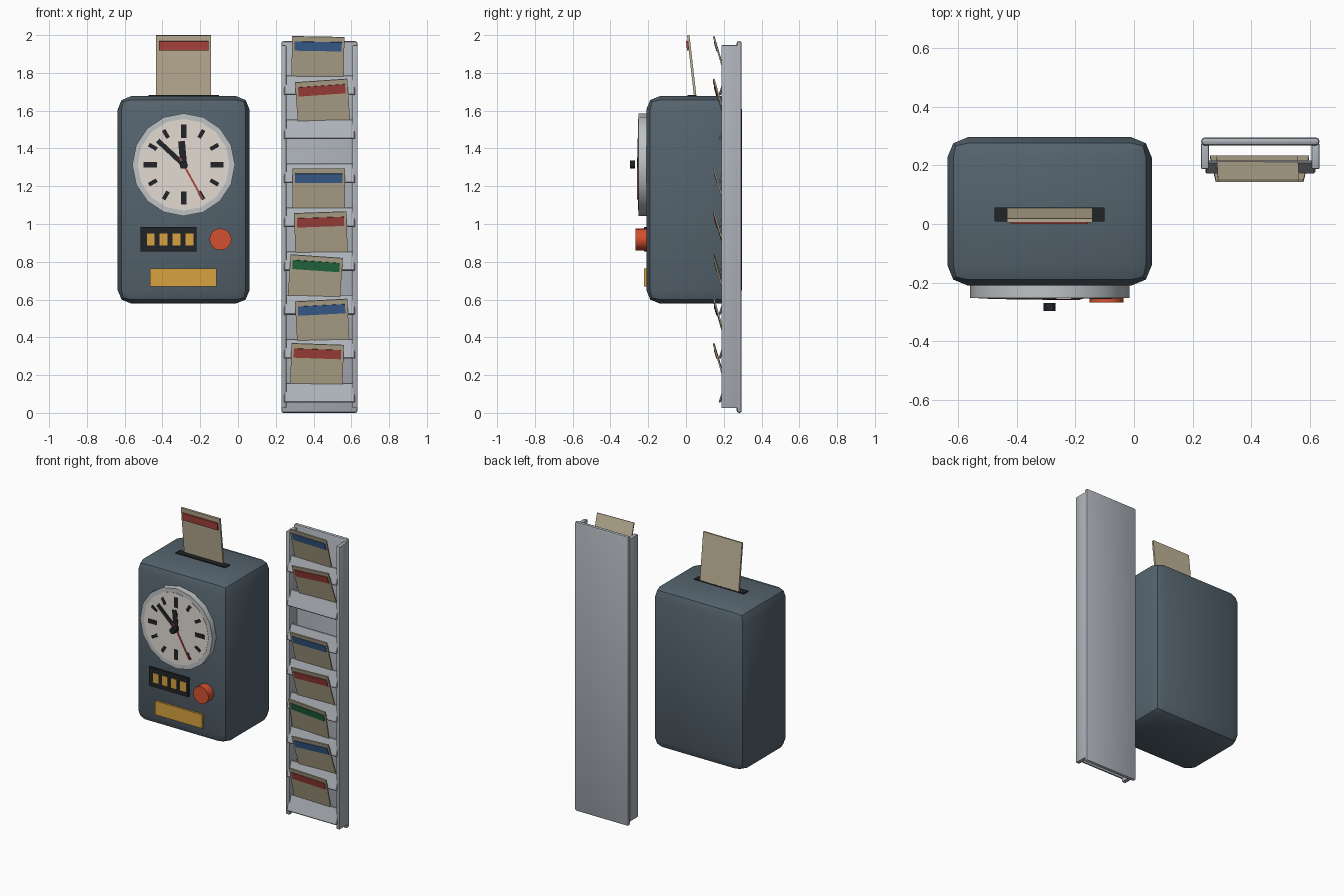
import bpy
from math import radians, sin, cos, pi
from mathutils import Euler, Vector

if "Cube" in bpy.data.objects:
    bpy.data.objects.remove(bpy.data.objects["Cube"])


def material(name, rgb):
    m = bpy.data.materials.new(name)
    m.diffuse_color = (*rgb, 1)
    m.use_nodes = True
    m.node_tree.nodes["Principled BSDF"].inputs["Base Color"].default_value = m.diffuse_color
    return m


SLATE = material("slate", (0.09, 0.125, 0.155))
STEEL = material("steel", (0.42, 0.45, 0.49))
BEZEL = material("bezel_grey", (0.52, 0.54, 0.55))
CREAM = material("cream", (0.76, 0.71, 0.65))
DARK = material("dark", (0.015, 0.017, 0.02))
AMBER = material("amber", (0.68, 0.36, 0.05))
ORANGE = material("orange_red", (0.65, 0.08, 0.03))
CARD = material("card", (0.52, 0.45, 0.31))
RED = material("red", (0.42, 0.06, 0.05))
BLUE = material("blue", (0.05, 0.14, 0.33))
GREEN = material("green", (0.02, 0.17, 0.06))


def finish(o, name, mat, bevel=0, segments=2):
    o.name = name
    o.data.materials.append(mat)
    if bevel:
        b = o.modifiers.new("bevel", 'BEVEL')
        b.width, b.segments = bevel, segments
        bpy.context.view_layer.objects.active = o
        bpy.ops.object.modifier_apply(modifier="bevel")
        bpy.ops.object.shade_smooth_by_angle()
    return o


def box(name, loc, size, mat, rot=(0, 0, 0), bevel=0, segments=2):
    bpy.ops.mesh.primitive_cube_add(size=1, location=loc, rotation=rot)
    o = bpy.context.object
    o.scale = size
    bpy.ops.object.transform_apply(location=False, rotation=False, scale=True)
    return finish(o, name, mat, bevel, segments)


def disc(name, x, z, r, y_front, y_back, mat, sides=16):
    bpy.ops.mesh.primitive_cylinder_add(
        vertices=sides, radius=r, depth=y_back - y_front,
        location=(x, (y_front + y_back) / 2, z), rotation=(pi / 2, 0, 0))
    bpy.ops.object.shade_smooth_by_angle()
    return finish(bpy.context.object, name, mat)


def time_card(name, top, width, height, thick, tilt, roll, strip_mat, strip):
    """Card hung from its top centre, with a coloured strip on the front."""
    rot = Euler((radians(tilt), radians(roll), 0))
    drop, sw, sh, proud = strip
    top = Vector(top)

    def at(y, z):
        return top + rot.to_matrix() @ Vector((0, y, z))
    box(name, at(0, -height / 2), (width, thick, height), CARD, rot)
    box(name + "_strip", at(-thick / 2 - proud / 2, -drop), (sw, proud, sh), strip_mat, rot)


# Clock housing
CX, CZ = -0.288, 1.314
box("clock_body", (CX, 0.043, 1.128), (0.698, 0.506, 1.097), SLATE, bevel=0.07)

# Dial
disc("bezel", CX, CZ, 0.272, -0.252, -0.19, BEZEL)
disc("dial", CX, CZ, 0.243, -0.2535, -0.24, CREAM)
for i in range(12):
    a = i * pi / 6
    big = i % 3 == 0
    r = 0.177 if big else 0.188
    box(f"hour_mark_{i}", (CX + r * sin(a), -0.2525, CZ + r * cos(a)),
        (0.03, 0.005, 0.07) if big else (0.021, 0.005, 0.048), DARK, (0, a, 0))


# Hands
def hand(name, degrees, start, end, width, y, mat):
    a, mid = radians(degrees), (start + end) / 2
    box(name, (CX + mid * sin(a), y, CZ + mid * cos(a)),
        (width, 0.004, end - start), mat, (0, a, 0))


hand("hour_hand", -5, -0.02, 0.125, 0.036, -0.2545, DARK)
hand("minute_hand", -47, -0.02, 0.188, 0.026, -0.2555, DARK)
hand("second_hand", 151, -0.04, 0.208, 0.01, -0.257, RED)
disc("hand_hub", CX, CZ, 0.021, -0.296, -0.269, DARK, 12)

# Front controls
box("display", (-0.367, -0.214, 0.919), (0.296, 0.016, 0.128), DARK)
for i in range(4):
    box(f"digit_{i}", (-0.462 + i * 0.0687, -0.222, 0.919), (0.042, 0.006, 0.064), AMBER)
disc("punch_button", -0.093, 0.919, 0.058, -0.267, -0.2, ORANGE)
box("front_plate", (-0.29, -0.212, 0.717), (0.354, 0.022, 0.094), AMBER)

# Card slot and inserted card
box("card_slot", (CX, 0.032, 1.67), (0.374, 0.048, 0.026), DARK)
time_card("inserted_card", (CX, 0.012, 1.999), 0.292, 0.4, 0.013, 6.5, 0,
          RED, (0.055, 0.262, 0.05, 0.009))

# Rack frame
RX = 0.431
box("rack_back", (RX, 0.2815, 0.984), (0.404, 0.027, 1.968), STEEL, bevel=0.012)
for s, side in ((-1, "left"), (1, "right")):
    box(f"rack_rail_{side}", (RX + s * 0.1885, 0.231, 0.986), (0.027, 0.088, 1.922),
        STEEL, bevel=0.005)

# Pocket lips and their cards: (top centre x, roll, strip)
cards = [(0.422, 2, RED), (0.44, -3, BLUE), (0.417, 4, GREEN), (0.435, -2, RED),
         (0.427, 0, BLUE), None, (0.44, -4, RED), (0.425, 1, BLUE)]
for k, c in enumerate(cards):
    z = k * 0.2325
    box(f"pocket_{k}", (RX, 0.195, 0.106 + z), (0.375, 0.012, 0.108), STEEL,
        (radians(-19), 0, 0), bevel=0.004, segments=1)
    if c:
        time_card(f"rack_card_{k}", (c[0], 0.147, 0.364 + z), 0.277, 0.29, 0.008, 16.5, c[1],
                  c[2], (0.052, 0.25, 0.05, 0.004))
